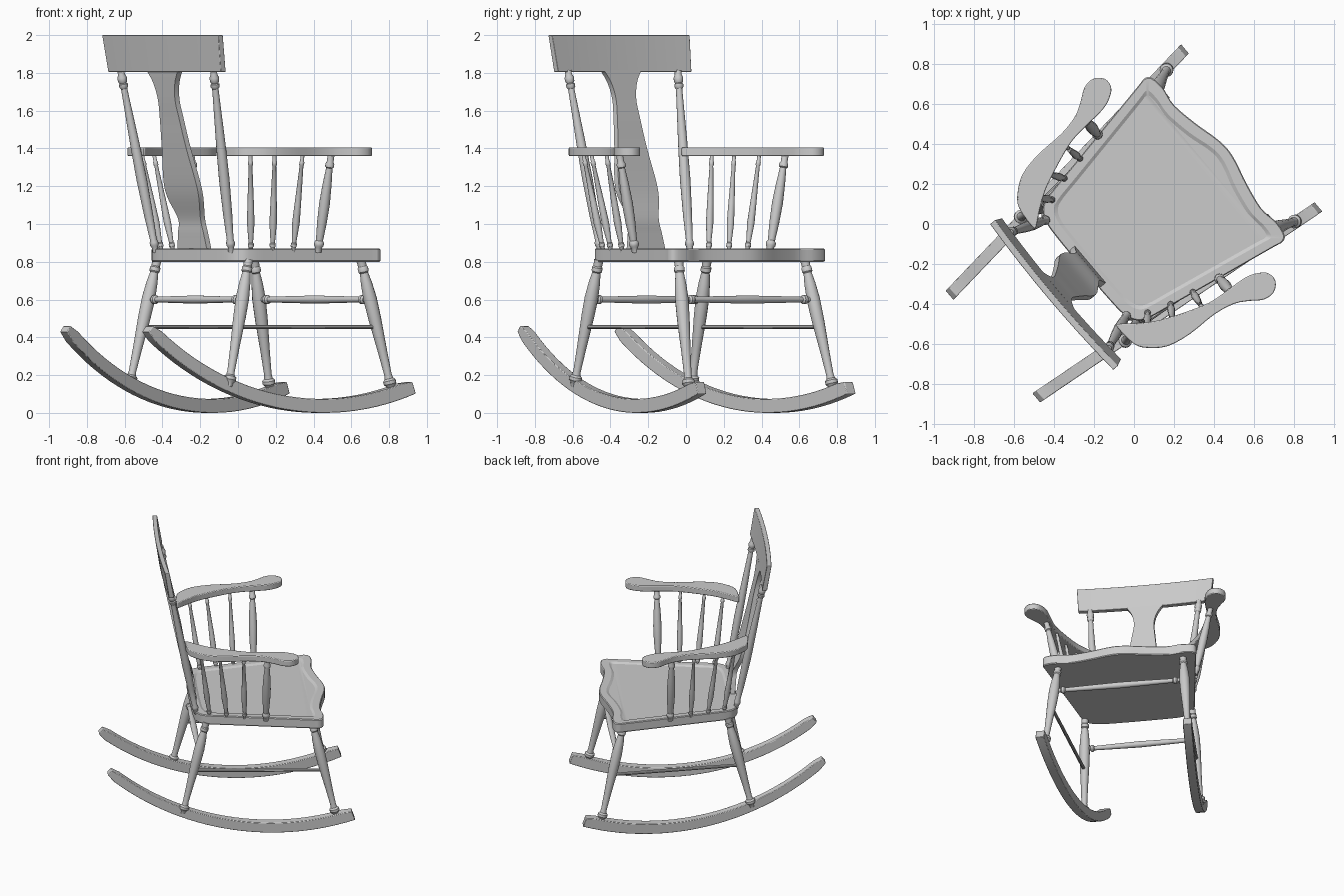
import bpy, bmesh, math
from mathutils import Vector, Matrix

if "Cube" in bpy.data.objects:
    bpy.data.objects.remove(bpy.data.objects["Cube"])

# Chair is built facing +x, symmetric in y, then turned into place
PLACE = Matrix.Translation((0.008, -0.01, 0)) @ Matrix.Rotation(math.radians(40.2), 4, 'Z')
wood = bpy.data.materials.new("grey_wood")
wood.diffuse_color = (0.6, 0.6, 0.6, 1)
wood.use_nodes = True
wood.node_tree.nodes["Principled BSDF"].inputs["Base Color"].default_value = wood.diffuse_color


def finish(name, bm, bevel=0.0, angle=35):
    bmesh.ops.recalc_face_normals(bm, faces=bm.faces[:])
    me = bpy.data.meshes.new(name)
    bm.to_mesh(me)
    bm.free()
    me.materials.append(wood)
    ob = bpy.data.objects.new(name, me)
    bpy.context.collection.objects.link(ob)
    ob.matrix_world = PLACE
    if bevel:
        m = ob.modifiers.new("soft_edge", 'BEVEL')
        m.width, m.segments = bevel, 2
        m.limit_method, m.angle_limit = 'ANGLE', math.radians(50)
    bpy.ops.object.select_all(action='DESELECT')
    ob.select_set(True)
    bpy.context.view_layer.objects.active = ob
    bpy.ops.object.shade_smooth_by_angle(angle=math.radians(angle))
    return ob


def spline(pts, closed=False, steps=5):
    """Smooth curve through the given points."""
    n, out = len(pts), []
    get = lambda i: Vector(pts[i % n] if closed else pts[min(max(i, 0), n - 1)])
    for i in range(n if closed else n - 1):
        a, b, c, d = (get(i + k) for k in (-1, 0, 1, 2))
        for s in range(steps):
            t = s / steps
            out.append(0.5 * (2 * b + (c - a) * t + (2 * a - 5 * b + 4 * c - d) * t * t
                              + (3 * b - a - 3 * c + d) * t ** 3))
    if not closed:
        out.append(get(n - 1))
    return out


def loft(name, sections, bevel=0.0, angle=35):
    """Skin a list of closed sections and cap both ends."""
    bm = bmesh.new()
    rings = [[bm.verts.new(p) for p in s] for s in sections]
    k = len(rings[0])
    for a, b in zip(rings, rings[1:]):
        for j in range(k):
            bm.faces.new((a[j], a[(j + 1) % k], b[(j + 1) % k], b[j]))
    bm.faces.new(rings[0])
    bm.faces.new(rings[-1])
    return finish(name, bm, bevel, angle)


def turned(name, a, b, profile, sides=14):
    """Lathe-turned rod from a to b; profile holds (fraction, radius)."""
    a, b = Vector(a), Vector(b)
    q = (b - a).to_track_quat('Z', 'Y')
    loft(name, [[a.lerp(b, t) + q @ Vector((r * math.cos(w), r * math.sin(w), 0))
                 for w in (2 * math.pi * i / sides for i in range(sides))]
                for t, r in profile])


def ring(pts, z, scale=1.0):
    """Outline at height z, scaled about the middle of the seat."""
    return [(.1 + (p[0] - .1) * scale, p[1] * scale, z) for p in pts]


def mirrored(half):
    return spline(half + [(x, -y) for x, y in half[-2:0:-1]], True, 4)


# Seat: half outlines from back centre to front centre, mirrored, with dished top
edge = mirrored([(-.34, 0), (-.338, .2), (-.33, .30), (-.30, .365), (-.24, .395), (-.1, .422),
                 (.2, .478), (.46, .526), (.51, .535), (.54, .515), (.55, .44), (.537, .34),
                 (.56, .2), (.59, .08), (.6, 0)])
rim = mirrored([(-.29, 0), (-.288, .18), (-.282, .27), (-.26, .325), (-.21, .352), (-.08, .377),
                (.2, .43), (.42, .472), (.468, .482), (.488, .472), (.492, .41), (.485, .32),
                (.508, .18), (.54, .07), (.55, 0)])
loft("seat", [ring(edge, .80, .99), ring(edge, .806), ring(edge, .864), ring(edge, .87, .99),
              ring(rim, .87), ring(rim, .861, .96)], angle=22)

# Crest rail, slightly bowed and leaning back
crest = []
for i in range(17):
    u = i / 8 - 1
    bow = -.018 * (1 - u * u)
    crest.append([(-.485 + bow, .462 * u, 1.805), (-.52 + bow, .462 * u, 1.805),
                  (-.55 + bow, .477 * u, 2.0), (-.518 + bow, .477 * u, 2.0)])
loft("crest_rail", crest, .003)

# Vase-shaped back splat: height, half width, depth position
splat = []
for z, h, x in spline([(.86, .122, -.312), (.95, .105, -.322), (1.03, .092, -.333),
                       (1.18, .134, -.388), (1.4, .1, -.438), (1.55, .08, -.468),
                       (1.66, .07, -.491), (1.75, .09, -.508), (1.815, .13, -.52)]):
    splat.append([(x + .016, -h, z), (x + .016, h, z), (x - .016, h, z), (x - .016, -h, z)])
loft("back_splat", splat)

# Turning profiles
POST = [(0, .016), (.03, .017), (.04, .023), (.055, .023), (.07, .018), (.2, .024), (.4, .028),
        (.6, .025), (.85, .018), (.9, .017), (.91, .024), (.925, .024), (.93, .018),
        (.94, .024), (.96, .026), (.98, .018), (1, .018)]
LEG = [(0, .018), (.03, .022), (.05, .034), (.075, .034), (.09, .023), (.12, .02), (.3, .025),
       (.55, .034), (.7, .036), (.82, .03), (.9, .022), (.91, .028), (.94, .028), (.95, .023),
       (1, .025)]
ARM_POST = [(0, .018), (.05, .019), (.07, .026), (.1, .026), (.12, .019), (.3, .026),
            (.5, .029), (.7, .024), (.86, .017), (.87, .024), (.9, .024), (.92, .018), (1, .018)]
SPINDLE = [(0, .01), (.05, .012), (.06, .016), (.09, .016), (.1, .012), (.3, .02),
           (.5, .017), (.88, .01), (.89, .013), (.92, .013), (.93, .01), (1, .01)]
CROSS = [(0, .014), (.05, .015), (.06, .024), (.08, .024), (.09, .015), (.3, .019), (.44, .021),
         (.5, .022)]
CROSS += [(1 - t, r) for t, r in CROSS[-2::-1]]
ROD = [(0, .011), (.5, .012), (1, .011)]

ARM = [(-.397, .333), (-.387, .445), (-.346, .506), (-.264, .563), (-.141, .588), (.015, .592),
       (.124, .615), (.195, .655), (.251, .694), (.312, .70), (.357, .662), (.355, .61),
       (.316, .575), (.246, .55), (.096, .539), (.003, .522), (-.144, .467), (-.24, .422),
       (-.32, .367), (-.384, .317)]
# Arm spindles: bottom x, y and top x, y
SPOTS = [(.006, .432, -.01, .53), (-.115, .407, -.175, .495), (-.23, .365, -.30, .445)]
FRONT = Vector((.632, .50, .12)), Vector((.472, .437, .81))
REAR = Vector((-.42, .408, .14)), Vector((-.255, .375, .81))


def on_leg(leg, z, s):
    p = leg[0].lerp(leg[1], (z - leg[0].z) / (leg[1].z - leg[0].z))
    return Vector((p.x, s * p.y, p.z))


for s, side in ((1, "left"), (-1, "right")):
    # Back post and arm
    turned(side + "_back_post", (-.318, s * .31, .85), (-.502, s * .381, 1.812), POST)
    arm = spline([(x, s * y) for x, y in ARM], True, 3)
    loft(side + "_arm", [ring(arm, 1.36), ring(arm, 1.405)], .012)
    turned(side + "_arm_post", (.15, s * .465, .85), (.15, s * .575, 1.37), ARM_POST)
    for i, (x0, y0, x1, y1) in enumerate(SPOTS):
        turned(f"{side}_arm_spindle_{i + 1}", (x0, s * y0, .85), (x1, s * y1, 1.37), SPINDLE, 12)
    # Legs and side rod
    for name, leg in (("front", FRONT), ("rear", REAR)):
        turned(f"{side}_{name}_leg", on_leg(leg, leg[0].z, s), on_leg(leg, .81, s), LEG)
    turned(side + "_side_rod", on_leg(REAR, .455, s), on_leg(FRONT, .455, s), ROD, 10)
    # Rocker: arc runner, spreading toward the front, with eased ends
    R, N, runner = 1.71, 28, []
    for i in range(N + 1):
        a = -.717 + 1.064 * i / N
        low, th = 0, .066 + .012 * i / N
        if i == 0:
            low, th = .012, .052
        if i == N:
            th = .066
        pts = []
        for d, e in ((low, -.03), (low, .03), (th, .03), (th, -.03)):
            x = .18 + (R - d) * math.sin(a)
            pts.append((x, s * (.338 + .107 * (x + .916) + e), R - (R - d) * math.cos(a)))
        runner.append(pts)
    loft(side + "_rocker", runner, .004)

# Turned cross stretchers between the legs
for name, leg in (("front", FRONT), ("rear", REAR)):
    turned(name + "_stretcher", on_leg(leg, .6, -1), on_leg(leg, .6, 1), CROSS)
